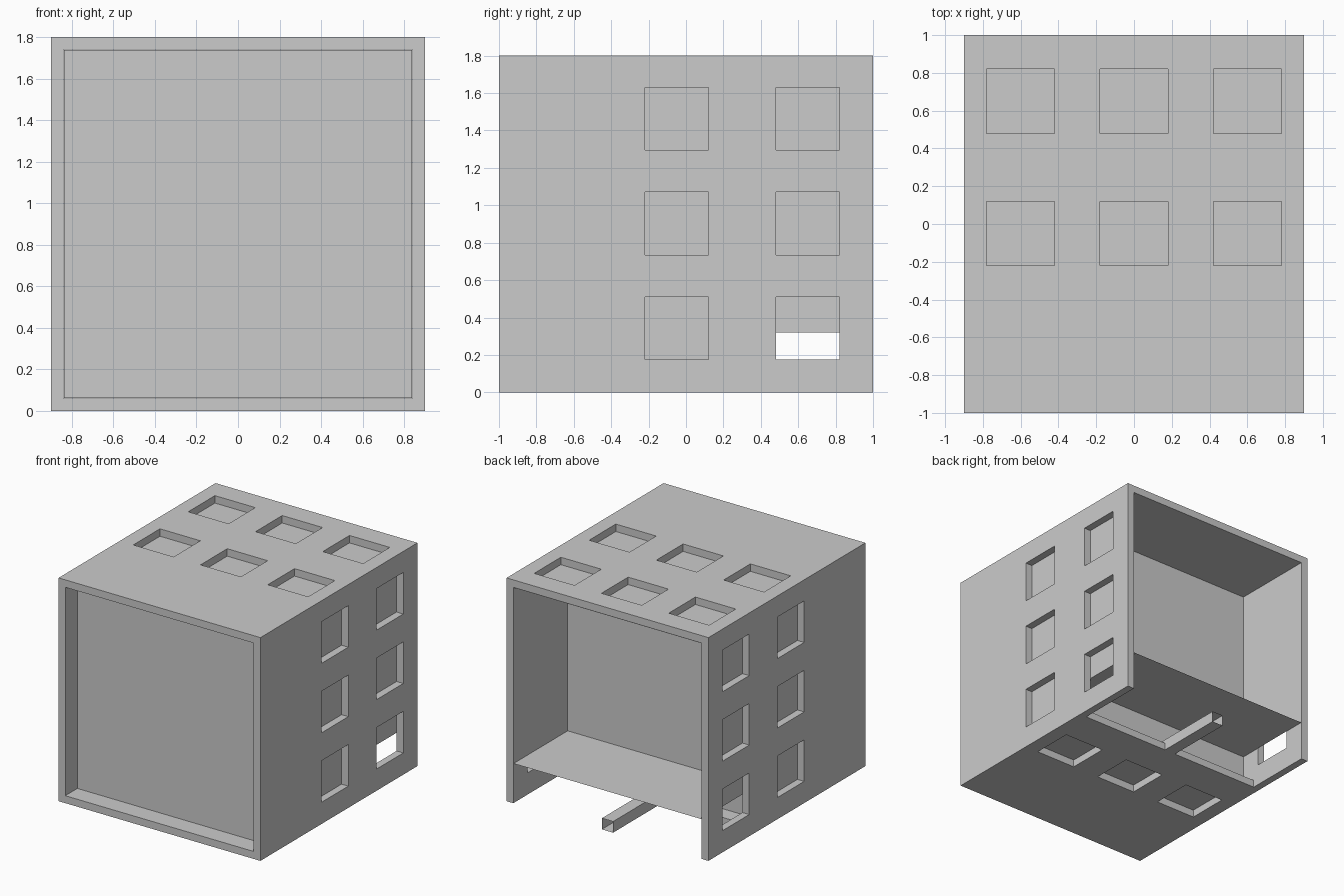
import bpy, bmesh

if "Cube" in bpy.data.objects:
    bpy.data.objects.remove(bpy.data.objects["Cube"])

W, H, T = 0.9, 1.8, 0.06        # half width, height, wall thickness
I = W - T                       # inner half width
BACK = 0.31                     # rear face of the solid core
FLOOR = 0.32                    # compartment floor height


def boxes(name, ranges):
    """One mesh object made of axis-aligned boxes (x0, x1, y0, y1, z0, z1)."""
    bm = bmesh.new()
    for x0, x1, y0, y1, z0, z1 in ranges:
        verts = bmesh.ops.create_cube(bm, size=1)["verts"]
        for v in verts:
            v.co.x = x1 if v.co.x > 0 else x0
            v.co.y = y1 if v.co.y > 0 else y0
            v.co.z = z1 if v.co.z > 0 else z0
    return finish(name, bm)


def tube(name, x, y0, y1, z0, z1):
    """Open-ended thin rectangular sleeve along y."""
    bm = bmesh.new()
    ring = [(-x, z0), (x, z0), (x, z1), (-x, z1)]
    a = [bm.verts.new((px, y0, pz)) for px, pz in ring]
    b = [bm.verts.new((px, y1, pz)) for px, pz in ring]
    for i in range(4):
        j = (i + 1) % 4
        bm.faces.new((a[i], a[j], b[j], b[i]))
    return finish(name, bm)


def finish(name, bm):
    me = bpy.data.meshes.new(name)
    bm.to_mesh(me)
    bm.free()
    ob = bpy.data.objects.new(name, me)
    bpy.context.collection.objects.link(ob)
    return ob


def cut(target, cutter):
    mod = target.modifiers.new("cut", "BOOLEAN")
    mod.operation = "DIFFERENCE"
    mod.solver = "EXACT"
    mod.object = cutter
    bpy.context.view_layer.objects.active = target
    bpy.ops.object.modifier_apply(modifier=mod.name)
    bpy.data.objects.remove(cutter)


# outer shell: square sleeve open at front and back
shell = boxes("outer_shell", [(-W, W, -1, 1, 0, H)])
cut(shell, boxes("bore", [(-I, I, -1.1, 1.1, T, H - T)]))

# window openings in the sides, top and bottom
xs = [(-0.78, -0.42), (-0.18, 0.18), (0.42, 0.78)]
ys = [(-0.22, 0.12), (0.48, 0.82)]
zs = [(0.175, 0.51), (0.735, 1.07), (1.295, 1.63)]
D = 0.03
wins = []
for y in ys:
    for z in zs:
        wins += [(I - D, W + D, *y, *z), (-W - D, -I + D, *y, *z)]
    for x in xs:
        wins.append((*x, *y, H - T - D, H + D))
for x in xs:
    wins.append((*x, *ys[0], -D, T + D))
cut(shell, boxes("windows", wins))

# rear part of the bottom is open
cut(shell, boxes("rear_opening", [(-I, I, 0.43, 1.1, -0.1, T + 0.05)]))

# solid core behind the recessed front panel
G = 0.002
boxes("core", [(-I + G, I - G, -0.85, BACK, T + G, H - T - G)])

# thin-walled rear compartment
tube("rear_compartment", I - G, BACK, 1, FLOOR, H - T - G)

# support rail under the compartment
tube("support_rail", 0.05, BACK, 1, 0.0, 0.09)
